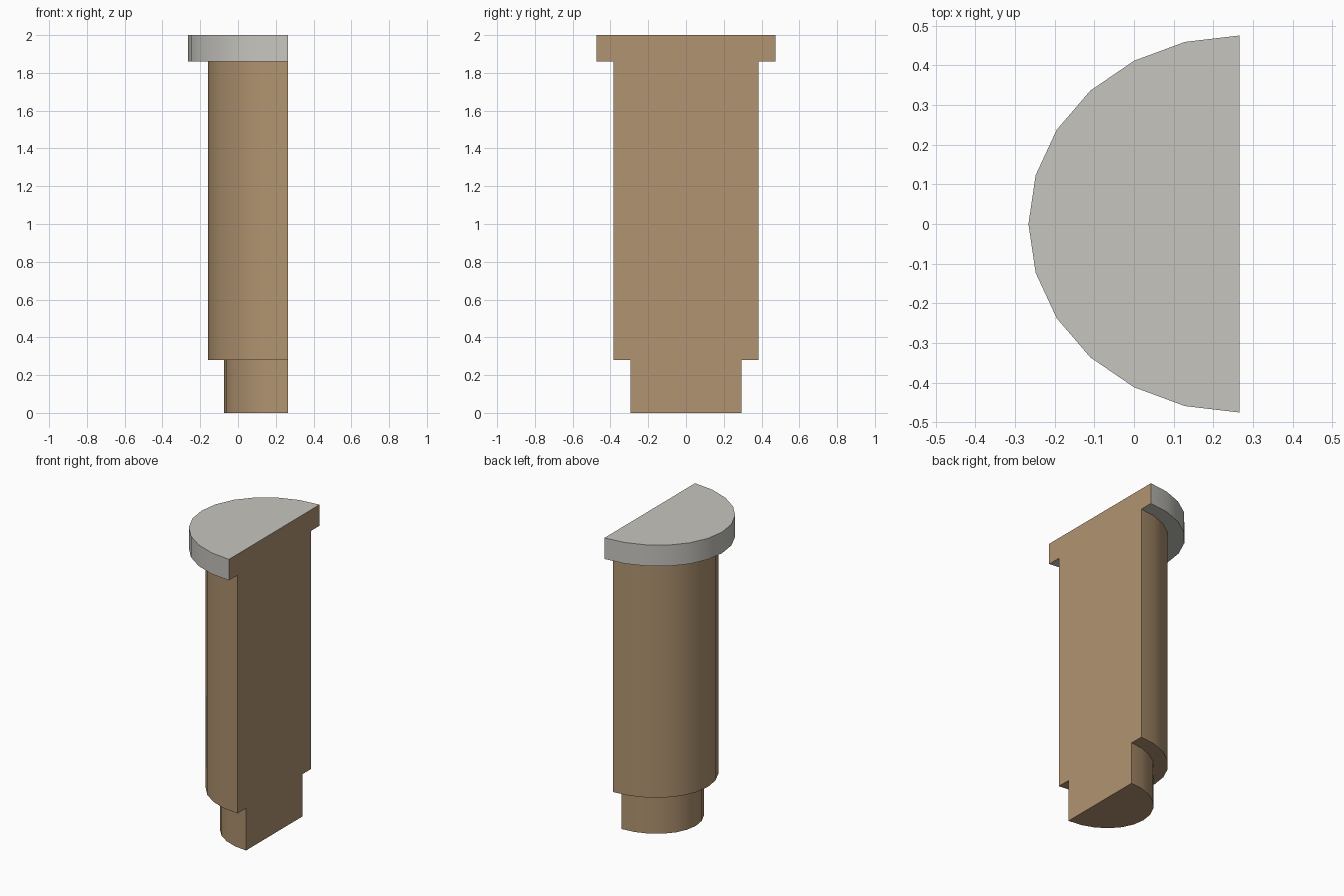
import bpy, bmesh, math

if "Cube" in bpy.data.objects:
    bpy.data.objects.remove(bpy.data.objects["Cube"])

CUT_X = 0.266   # plane of the flat cut side
STEPS = 12      # sides along the half ellipse


def material(name, rgb):
    m = bpy.data.materials.new(name)
    m.diffuse_color = (*rgb, 1.0)
    m.use_nodes = True
    m.node_tree.nodes["Principled BSDF"].inputs["Base Color"].default_value = m.diffuse_color
    return m


wood = material("wood brown", (0.434, 0.292, 0.162))
stone = material("pale grey", (0.565, 0.558, 0.521))


def half_column(name, depth, half_width, z0, z1, mats):
    """Half-elliptical prism bulging to -x, with a flat face at CUT_X."""
    bm = bmesh.new()
    ring = []
    for i in range(STEPS + 1):
        a = math.pi * i / STEPS
        ring.append(bm.verts.new((CUT_X - depth * math.sin(a),
                                  half_width * math.cos(a), z0)))
    base = bm.faces.new(ring)
    ext = bmesh.ops.extrude_face_region(bm, geom=[base], use_keep_orig=True)
    top = [v for v in ext["geom"] if isinstance(v, bmesh.types.BMVert)]
    bmesh.ops.translate(bm, verts=top, vec=(0, 0, z1 - z0))
    bmesh.ops.recalc_face_normals(bm, faces=bm.faces)
    # the flat cut face always takes the last material
    for f in bm.faces:
        f.material_index = len(mats) - 1 if f.normal.x > 0.9 else 0
    me = bpy.data.meshes.new(name)
    bm.to_mesh(me)
    bm.free()
    for m in mats:
        me.materials.append(m)
    ob = bpy.data.objects.new(name, me)
    bpy.context.collection.objects.link(ob)
    bpy.ops.object.select_all(action='DESELECT')
    ob.select_set(True)
    bpy.context.view_layer.objects.active = ob
    bpy.ops.object.shade_smooth_by_angle(angle=math.radians(35))
    return ob


# narrow foot, main shaft, and wide cap with a bare wood cut face
half_column("foot", 0.340, 0.295, 0.0, 0.28, [wood])
half_column("shaft", 0.426, 0.385, 0.28, 1.86, [wood])
half_column("cap", 0.532, 0.475, 1.86, 2.0, [stone, wood])
